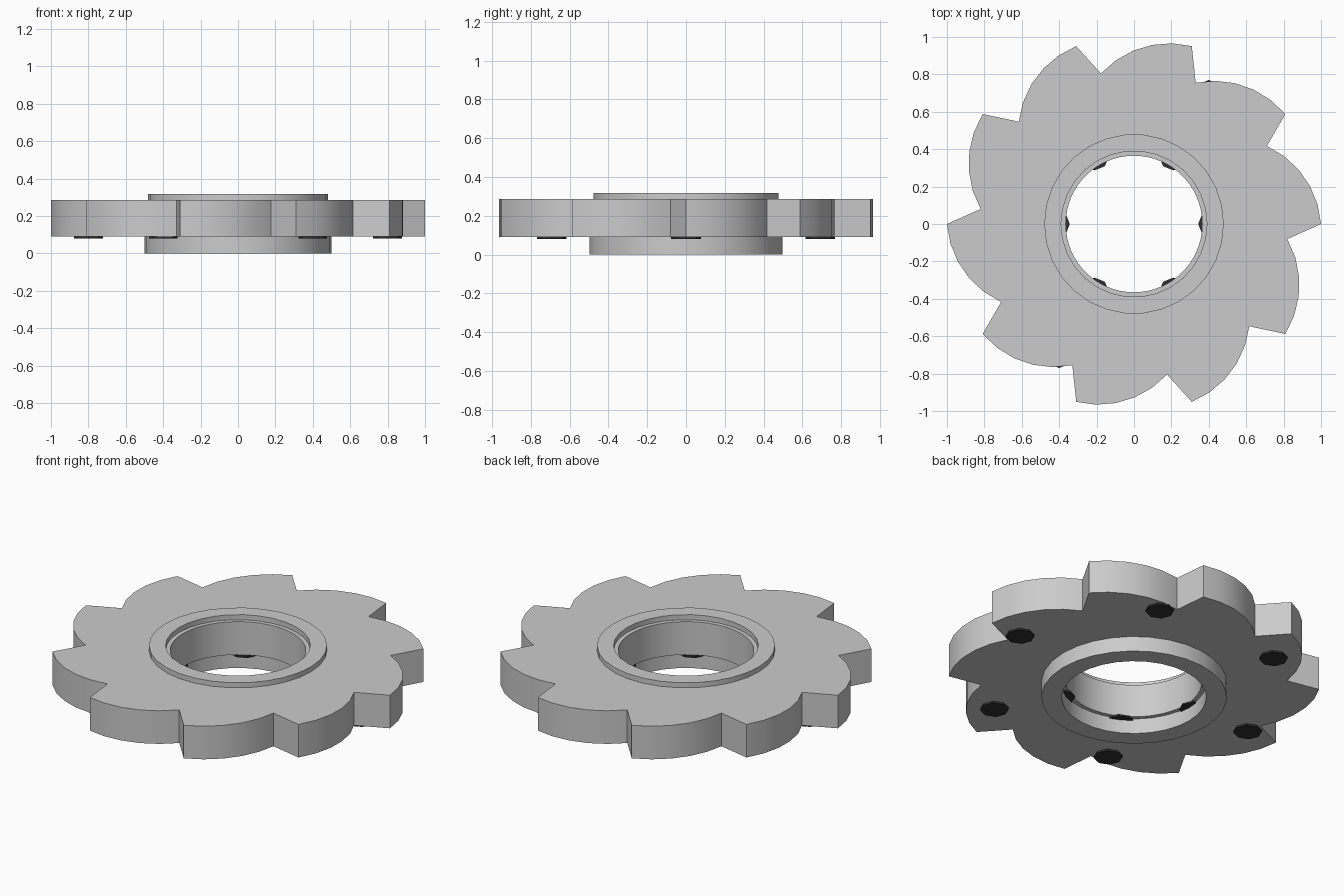
import bpy
from math import cos, sin, pi, radians, sqrt, asin
from mathutils import Vector

if "Cube" in bpy.data.objects:
    bpy.data.objects.remove(bpy.data.objects["Cube"])

TEETH, STEPS = 10, 5
Z0, Z1 = 0.09, 0.287        # toothed plate bottom and top
BORE, RECESS = 0.365, 0.39


def polar(r, a):
    return Vector((r * cos(a), r * sin(a)))


def loft(name, loops, smooth=True):
    """Join equal-length closed loops into a ring-shaped solid."""
    n, m = len(loops[0]), len(loops)
    verts = [v for loop in loops for v in loop]
    faces = []
    for k in range(m):
        a, b = k * n, (k + 1) % m * n
        for i in range(n):
            j = (i + 1) % n
            faces.append((a + i, a + j, b + j, b + i))
    mesh = bpy.data.meshes.new(name)
    mesh.from_pydata(verts, [], faces)
    mesh.update()
    obj = bpy.data.objects.new(name, mesh)
    bpy.context.collection.objects.link(obj)
    bpy.context.view_layer.objects.active = obj
    bpy.ops.object.select_all(action='DESELECT')
    obj.select_set(True)
    bpy.ops.object.mode_set(mode='EDIT')
    bpy.ops.mesh.select_all(action='SELECT')
    bpy.ops.mesh.normals_make_consistent(inside=False)
    bpy.ops.object.mode_set(mode='OBJECT')
    if smooth:
        bpy.ops.object.shade_smooth_by_angle(angle=radians(30))
    return obj


def at_z(points, z):
    return [(p.x, p.y, z) for p in points]


def circle(r, n):
    return [polar(r, 2 * pi * i / n) for i in range(n)]


def collar(name, inner, outer, z0, z1, n=30):
    o, i = circle(outer, n), circle(inner, n)
    return loft(name, [at_z(o, z0), at_z(o, z1), at_z(i, z1), at_z(i, z0)])


# Toothed plate: each tooth is a bulged arc from tip to root, then a straight face
outline = []
sag = 0.07
for t in range(TEETH):
    base = 2 * pi * t / TEETH
    tip, root = polar(1.0, base), polar(0.824, base + radians(30.4))
    half = (root - tip).length / 2
    along = (root - tip).normalized()
    out = Vector((along.y, -along.x))
    radius = (half ** 2 + sag ** 2) / (2 * sag)
    centre = (tip + root) / 2 - out * (radius - sag)
    span = asin(half / radius)
    for s in range(STEPS + 1):
        a = span * (2 * s / STEPS - 1)
        outline.append(centre + along * radius * sin(a) + out * radius * cos(a))
hole = circle(BORE, len(outline))
loft("toothed_plate", [at_z(outline, Z0), at_z(outline, Z1), at_z(hole, Z1), at_z(hole, Z0)])

# Collars below and above the plate
collar("lower_collar", RECESS, 0.5, 0.0, Z0)
collar("upper_collar", RECESS, 0.48, Z1, 0.317)

# Dark eight-sided buttons under the plate, an outer and an inner ring of six
dark = bpy.data.materials.new("dark_button")
dark.diffuse_color = (0.03, 0.03, 0.03, 1)
dark.use_nodes = True
dark.node_tree.nodes["Principled BSDF"].inputs["Base Color"].default_value = dark.diffuse_color
for label, ring in (("outer", 0.8), ("inner", 0.42)):
    for i in range(6):
        p = polar(ring, i * pi / 3)
        bpy.ops.mesh.primitive_cylinder_add(vertices=8, radius=0.077, depth=0.01,
                                            location=(p.x, p.y, Z0 - 0.005))
        obj = bpy.context.object
        obj.name = f"{label}_button_{i + 1}"
        obj.data.materials.append(dark)
